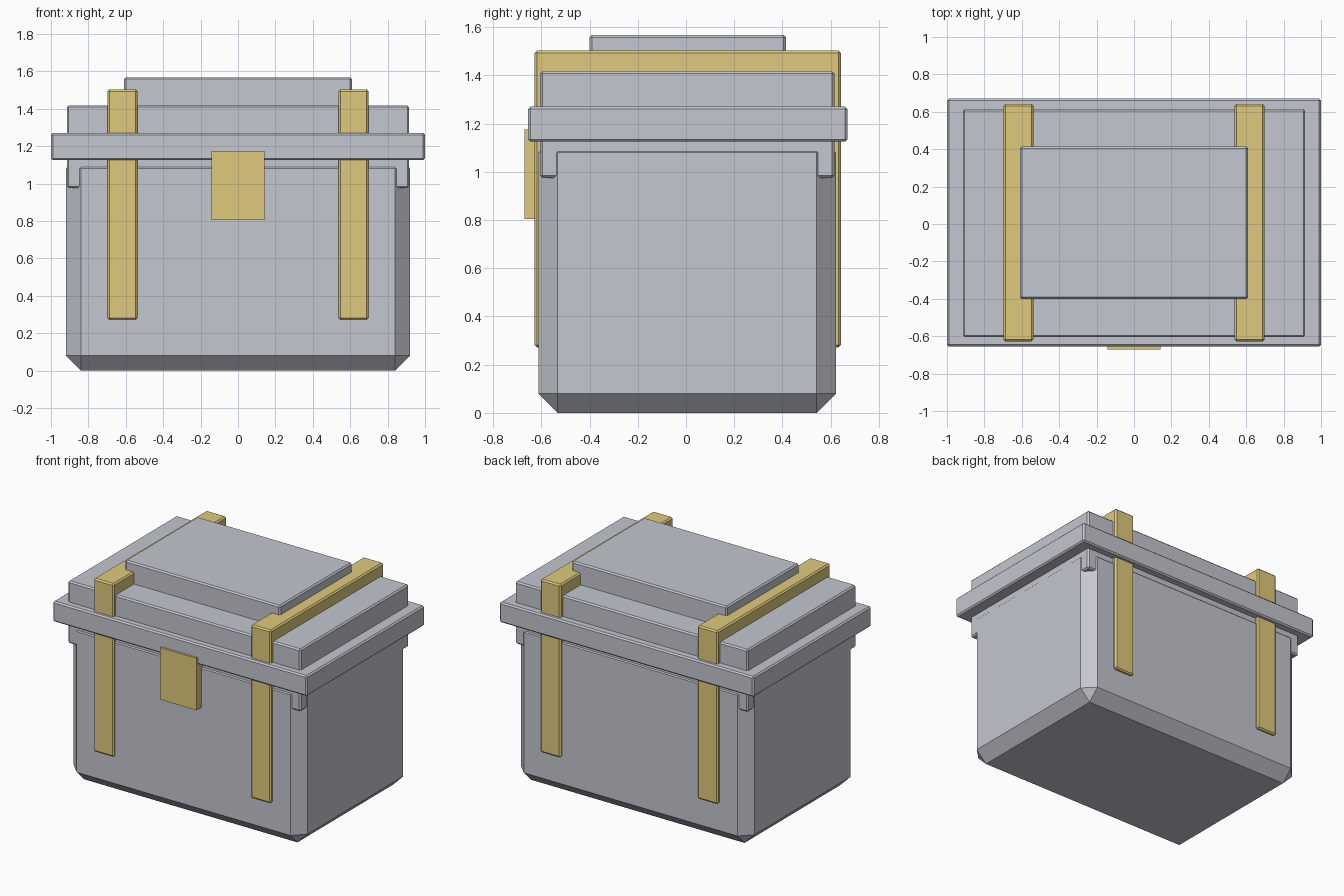
import bpy
import bmesh

old = bpy.data.objects.get("Cube")
if old:
    bpy.data.objects.remove(old, do_unlink=True)


def make_material(name, colour):
    mat = bpy.data.materials.new(name)
    mat.use_nodes = True
    mat.diffuse_color = colour
    mat.node_tree.nodes["Principled BSDF"].inputs["Base Color"].default_value = colour
    return mat


grey = make_material("cool grey", (0.55, 0.57, 0.63, 1))
gold = make_material("dull gold", (0.74, 0.59, 0.205, 1))


def box(name, x, y, z, mat, bevel=0.0):
    """Chamfered box spanning the given (low, high) ranges."""
    bm = bmesh.new()
    bmesh.ops.create_cube(bm, size=1)
    spans = (x, y, z)
    for v in bm.verts:
        for axis, (low, high) in enumerate(spans):
            v.co[axis] = high if v.co[axis] > 0 else low
    if bevel:
        bmesh.ops.bevel(bm, geom=bm.edges[:], offset=bevel, segments=1,
                        affect='EDGES')
    mesh = bpy.data.meshes.new(name)
    bm.to_mesh(mesh)
    bm.free()
    mesh.materials.append(mat)
    obj = bpy.data.objects.new(name, mesh)
    bpy.context.scene.collection.objects.link(obj)
    return obj


# Chest body with wide chamfers
box("body", (-0.92, 0.92), (-0.612, 0.622), (0, 1.16), grey, 0.08)

# Lid: inner block, overhanging rim and raised top panel
box("lid", (-0.915, 0.915), (-0.605, 0.615), (0.975, 1.418), grey, 0.01)
box("rim", (-1, 1), (-0.655, 0.67), (1.125, 1.27), grey, 0.01)
box("top_panel", (-0.61, 0.61), (-0.4, 0.415), (1.4, 1.568), grey, 0.01)

# Metal straps around the chest
for name, side in (("strap_left", 1), ("strap_right", -1)):
    span = sorted((side * 0.538, side * 0.698))
    box(name, span, (-0.628, 0.642), (0.272, 1.503), gold, 0.01)

# Front clasp
box("clasp", (-0.143, 0.143), (-0.67, -0.57), (0.805, 1.175), gold)
